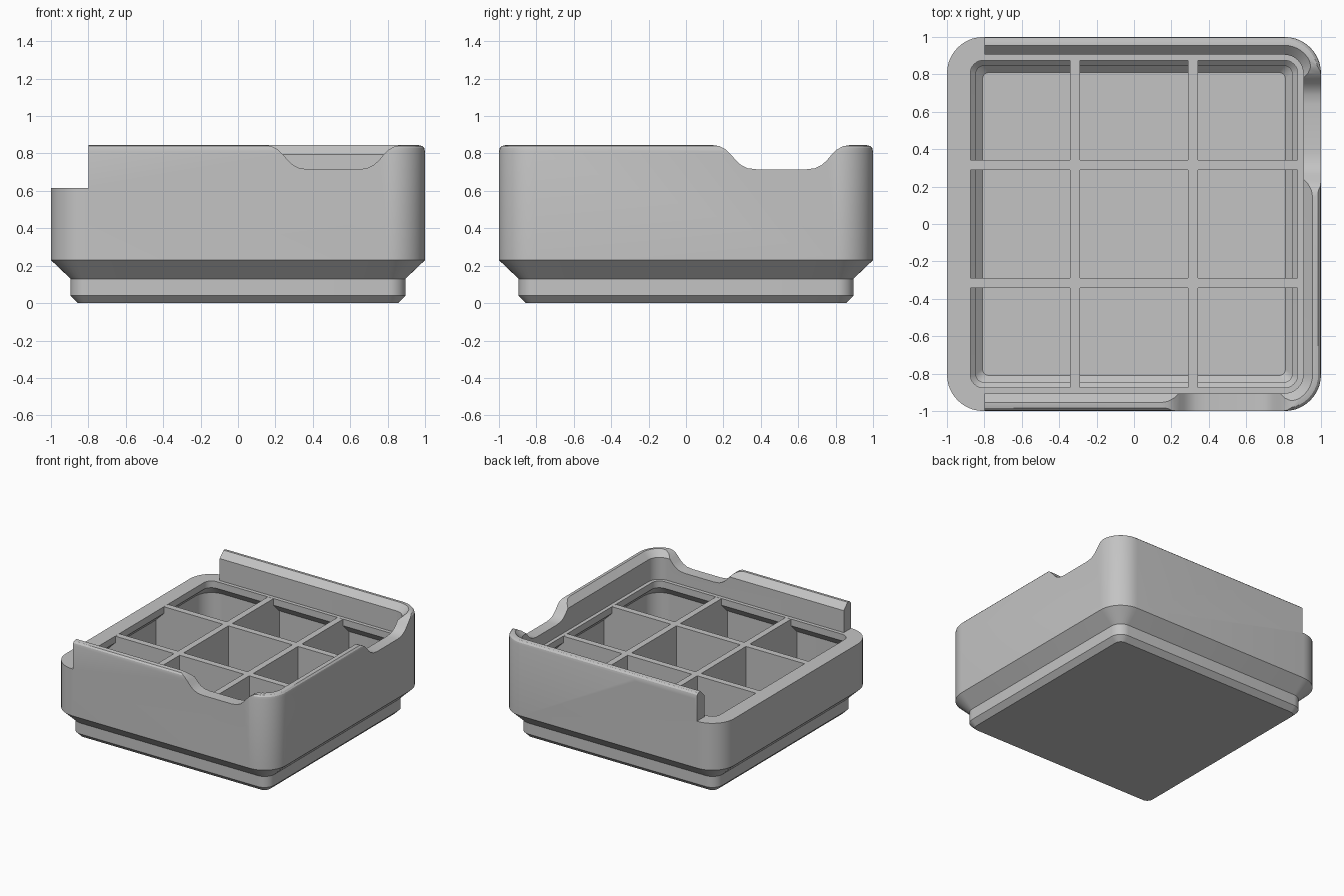
import bpy
import bmesh
from math import cos, sin, pi, radians
from mathutils import Matrix

cube = bpy.data.objects.get("Cube")
if cube:
    bpy.data.objects.remove(cube, do_unlink=True)

grey = bpy.data.materials.new("plain_grey")
grey.use_nodes = True
tone = (0.55, 0.55, 0.55, 1)
grey.diffuse_color = tone
grey.node_tree.nodes["Principled BSDF"].inputs["Base Color"].default_value = tone

RIM, TOP, NOTCH = 0.615, 0.845, 0.715


def finish(name, bm):
    bmesh.ops.recalc_face_normals(bm, faces=bm.faces)
    mesh = bpy.data.meshes.new(name)
    bm.to_mesh(mesh)
    bm.free()
    mesh.materials.append(grey)
    obj = bpy.data.objects.new(name, mesh)
    bpy.context.collection.objects.link(obj)
    return obj


def rounded_square(half, z, steps=10):
    """Ring of points; all corner arcs share one centre, so walls keep their thickness."""
    r = max(half - 0.805, 0.035)
    c = half - r
    ring = []
    for k in range(4):
        a0 = k * pi / 2
        cx, cy = (c, -c, -c, c)[k], (c, c, -c, -c)[k]
        for i in range(steps + 1):
            a = a0 + pi / 2 * i / steps
            ring.append((cx + r * cos(a), cy + r * sin(a), z))
    return ring


def prism(name, outline, depth, matrix):
    """Extrude an x-z outline along y, centred, then place it."""
    bm = bmesh.new()
    face = bm.faces.new([bm.verts.new((x, -depth / 2, z)) for x, z in outline])
    out = bmesh.ops.extrude_face_region(bm, geom=[face])
    moved = [v for v in out["geom"] if isinstance(v, bmesh.types.BMVert)]
    bmesh.ops.translate(bm, verts=moved, vec=(0, depth, 0))
    bm.transform(matrix)
    return finish(name, bm)


# Bin shell: outside of foot, wall, lip, then back down the inside to the floor
profile = [
    (0.855, 0), (0.895, 0.04), (0.895, 0.13), (1, 0.23),
    (1, 0.81), (0.996, 0.828), (0.985, 0.84), (0.965, TOP), (0.955, TOP),
    (0.905, 0.795), (0.905, RIM), (0.875, RIM), (0.875, 0.56), (0.95, 0.485),
    (0.95, 0.25), (0.845, 0.148), (0.845, 0.088), (0.81, 0.053),
]
bm = bmesh.new()
rings = [[bm.verts.new(p) for p in rounded_square(h, z)] for h, z in profile]
for low, high in zip(rings, rings[1:]):
    n = len(low)
    for i in range(n):
        j = (i + 1) % n
        bm.faces.new((low[i], low[j], high[j], high[i]))
bm.faces.new(rings[0])
bm.faces.new(rings[-1])
bin_shell = finish("bin_shell", bm)

# Cutters: open left side, and one finger scoop per remaining lip
cutters = [prism("open_side_cutter",
                 [(-1.2, RIM), (-0.8, RIM), (-0.8, 1), (-1.2, 1)], 2.4, Matrix())]
half_curve = [(0.13, NOTCH), (0.18, 0.721), (0.215, 0.738), (0.242, 0.762),
              (0.268, 0.793), (0.295, 0.82), (0.33, 0.839), (0.375, TOP + 0.001)]
scoop = ([(-x, z) for x, z in reversed(half_curve)] + half_curve
         + [(0.375, 1), (-0.375, 1)])
place = Matrix.Translation((0.51, -1, 0))
for k in range(3):
    turn = Matrix.Rotation(k * pi / 2, 4, "Z")
    cutters.append(prism("scoop_cutter", scoop, 0.3, turn @ place))

for cutter in cutters:
    cutter.hide_render = True
    mod = bin_shell.modifiers.new("cut", "BOOLEAN")
    mod.operation = "DIFFERENCE"
    mod.solver = "EXACT"
    mod.object = cutter
bpy.context.view_layer.objects.active = bin_shell
bin_shell.select_set(True)
for mod in list(bin_shell.modifiers):
    bpy.ops.object.modifier_apply(modifier=mod.name)
for cutter in cutters:
    bpy.data.objects.remove(cutter, do_unlink=True)
bpy.ops.object.shade_smooth_by_angle(angle=radians(28))

# Dividers: two each way, ends buried in the walls
side = [(0.83, 0.03), (0.87, 0.09), (0.87, 0.14), (0.97, 0.24), (0.97, RIM - 0.001)]
outline = side + [(-x, z) for x, z in reversed(side)]
for turn, label in ((0, "cross"), (pi / 2, "length")):
    for s in (-1, 1):
        prism(f"{label}_divider", outline, 0.052,
              Matrix.Rotation(turn, 4, "Z") @ Matrix.Translation((0, s * 0.316, 0)))
